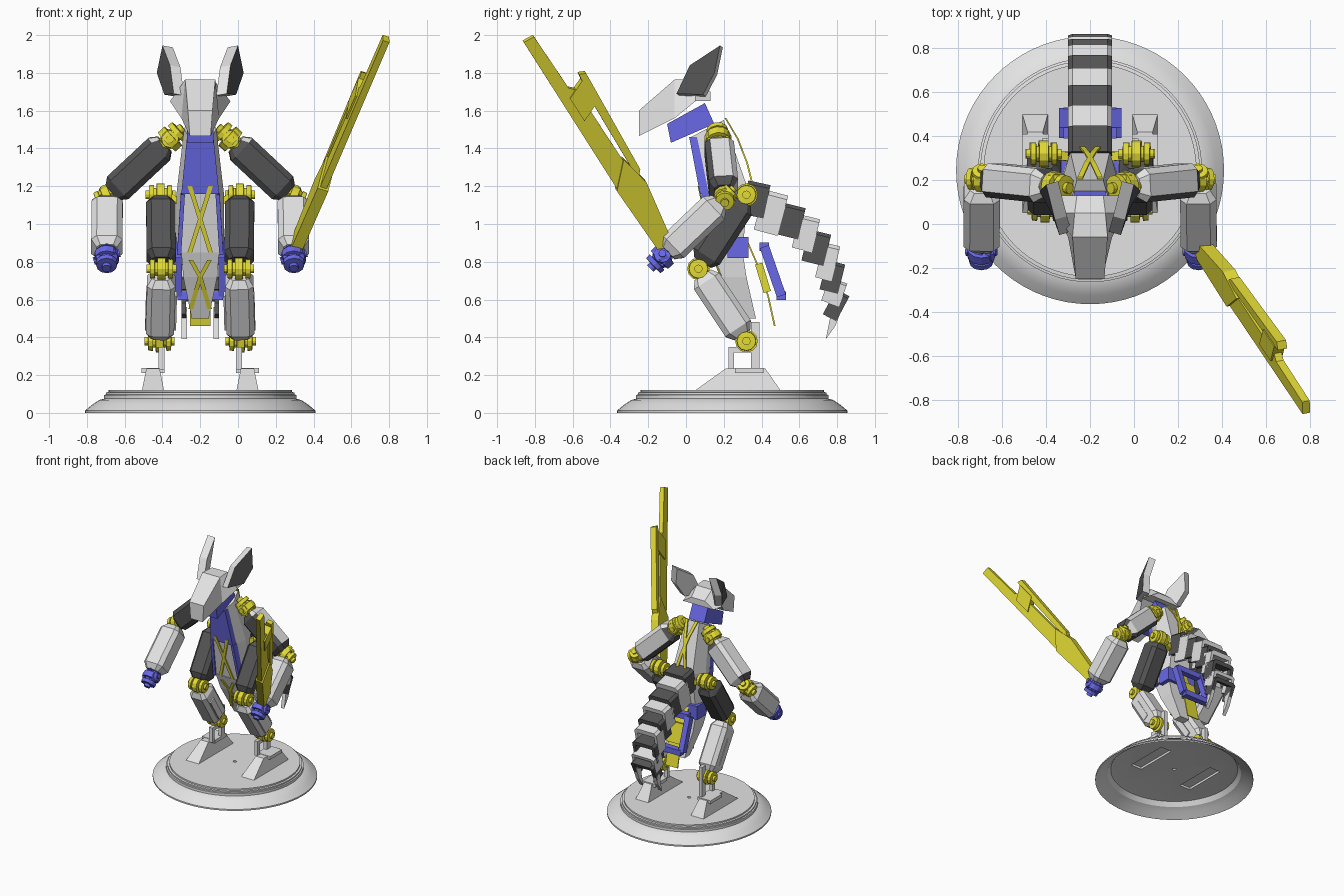
import bpy, bmesh
from math import cos, sin, pi, radians
from mathutils import Vector as V

cube = bpy.data.objects.get("Cube")
if cube:
    bpy.data.objects.remove(cube, do_unlink=True)


def material(name, rgb):
    m = bpy.data.materials.new(name)
    m.use_nodes = True
    m.diffuse_color = (*rgb, 1)
    m.node_tree.nodes["Principled BSDF"].inputs["Base Color"].default_value = (*rgb, 1)
    return m


LIGHT = material("light grey", (.77, .77, .77))
DARK = material("dark grey", (.09, .09, .09))
YELLOW = material("yellow", (.77, .71, .035))
BLUE = material("blue", (.14, .14, .8))
C = -.2          # x of the figure's centre plane
X, Y, Z = V((1, 0, 0)), V((0, 1, 0)), V((0, 0, 1))


def loft(name, rings, mat, second=None, rule=None):
    """Skin closed rings of points; faces that meet the rule get the second colour."""
    bm = bmesh.new()
    vs = [[bm.verts.new(p) for p in r] for r in rings]
    for a, b in zip(vs, vs[1:]):
        for i in range(len(a)):
            j = (i + 1) % len(a)
            bm.faces.new((a[i], a[j], b[j], b[i]))
    bm.faces.new(vs[0])
    bm.faces.new(vs[-1])
    bmesh.ops.recalc_face_normals(bm, faces=bm.faces)
    if rule:
        for f in bm.faces:
            f.material_index = int(rule(f))
    me = bpy.data.meshes.new(name)
    bm.to_mesh(me)
    bm.free()
    me.materials.append(mat)
    if second:
        me.materials.append(second)
    ob = bpy.data.objects.new(name, me)
    bpy.context.collection.objects.link(ob)
    return ob


def frame(d, hint):
    d = d.normalized()
    u = (hint - d * hint.dot(d)).normalized()
    return u, d.cross(u), d


def lathe(name, centre, axis, profile, mat, sides):
    u, v, d = frame(axis, X if abs(axis.normalized().x) < .8 else Y)
    return loft(name, [[centre + d * h + (u * cos(2 * pi * i / sides) + v * sin(2 * pi * i / sides)) * r
                        for i in range(sides)] for h, r in profile], mat)


def beam(name, a, b, w, d, mat, hint=X):
    u, v, _ = frame(b - a, hint)
    return loft(name, [[p + u * w / 2 * i + v * d / 2 * j for i, j in ((-1, -1), (1, -1), (1, 1), (-1, 1))]
                       for p in (a, b)], mat)


def limb(name, a, b, w, d, mat, hint=X, **kw):
    """Armoured limb: chamfered box with tapered ends, between two joints."""
    u, v, z = frame(b - a, hint)
    corner = ((-1, -.65), (-.65, -1), (.65, -1), (1, -.65), (1, .65), (.65, 1), (-.65, 1), (-1, .65))
    n = (b - a).length
    return loft(name, [[a + z * h + (u * w * i + v * d * j) * k / 2 for i, j in corner]
                       for h, k in ((.04, .65), (.08, 1), (n - .08, 1), (n - .04, .65))], mat, **kw)


def joint(name, p, axis, k=1, mat=YELLOW):
    half = [(.08, .022), (.062, .022), (.06, .05), (.036, .052), (.034, .035), (.022, .035), (.02, .06)]
    prof = [(-h * k, r * k) for h, r in half] + [(h * k, r * k) for h, r in reversed(half)]
    return lathe(name, p, axis, prof, mat, 12)


def box(name, x, y, z, mat):
    return loft(name, [[(a, b, c) for a, b in ((x[0], y[0]), (x[1], y[0]), (x[1], y[1]), (x[0], y[1]))]
                       for c in z], mat)


def strap(name, pts, w, mat=YELLOW):
    return loft(name, [[V(p) + V((i * w / 2, j, 0)) for i, j in ((-1, 0), (1, 0), (1, .009), (-1, .009))]
                       for p in pts], mat)


def cross_straps(name, path, spread, w=.024):
    n = len(path) - 1
    for s, side in ((-1, "right"), (1, "left")):
        strap(f"{name}_{side}", [(C + s * spread * (1 - 2 * i / n), y, z) for i, (y, z) in enumerate(path)], w)


# Round hollow stand with a centre hole and two slots under the pedestals
centre = V((C, .245, 0))
stand = lathe("stand", centre, Z, [(.1, .465), (.095, .49), (.06, .515), (.04, .555), (.006, .6), (0, .61),
                                   (.012, .61), (.045, .57), (.068, .535), (.075, .51), (.095, .51),
                                   (.097, .5), (.108, .5), (.11, .485), (.122, .485)], LIGHT, 72)
cutters = [lathe("cutter", centre - Z * .1, Z, [(0, .014), (.4, .014)], LIGHT, 16)]
cutters += [box("cutter", (C + s * .245 - .05, C + s * .245 + .05), (.08, .44), (.05, .118), LIGHT) for s in (-1, 1)]
bpy.context.view_layer.objects.active = stand
for c in cutters:
    m = stand.modifiers.new("cut", "BOOLEAN")
    m.operation, m.object, m.solver = "DIFFERENCE", c, "EXACT"
    bpy.ops.object.modifier_apply(modifier=m.name)
    bpy.data.objects.remove(c, do_unlink=True)
stand.select_set(True)
bpy.ops.object.shade_smooth_by_angle(angle=radians(25))
stand.select_set(False)

# Paired parts: pedestals, legs, arms and ears
for s, side in ((-1, "right"), (1, "left")):
    def P(x, y, z):
        return V((C + s * x, y, z))

    def span(a, b):
        return sorted((C + s * a, C + s * b))

    loft(f"pedestal_{side}", [[P(.25 + i * w, y, z) for i, y in ((-1, a), (1, a), (1, b), (-1, b))]
                              for z, w, a, b in ((.12, .058, .05, .5), (.235, .035, .21, .42))], LIGHT)
    box(f"pedestal_pin_{side}", span(.19, .31), (.26, .41), (.212, .238), LIGHT)
    box(f"ankle_post_{side}", span(.19, .22), (.345, .39), (.23, .48), LIGHT)
    box(f"staple_post_{side}", span(.19, .22), (.225, .255), (.23, .35), LIGHT)
    box(f"staple_bar_{side}", span(.19, .22), (.225, .36), (.32, .35), LIGHT)

    hip, knee, ankle = P(.21, .32, 1.155), P(.205, .066, .763), P(.215, .32, .38)
    for n, p in (("hip", hip), ("knee", knee), ("ankle", ankle)):
        joint(f"{n}_joint_{side}", p, X)
    beam(f"hip_axle_{side}", P(.05, .3, 1.1), hip, .04, .04, YELLOW, Y)
    limb(f"thigh_{side}", hip, knee, .155, .165, DARK)
    limb(f"shin_{side}", knee, ankle, .15, .16, LIGHT)
    for k in (-1, 1):
        beam(f"shin_rail_{side}", P(.205 + k * .076, .13, .63), P(.21 + k * .076, .25, .45), .012, .05, LIGHT)

    shoulder, elbow, hand = P(.16, .17, 1.45), P(.492, .205, 1.14), P(.495, -.125, .825)
    joint(f"shoulder_joint_{side}", shoulder, elbow - shoulder, 1.15)
    joint(f"shoulder_hub_{side}", shoulder, Y, .9)
    limb(f"upper_arm_{side}", shoulder, elbow, .155, .165, DARK, Y, second=LIGHT,
         rule=lambda f: f.normal.z > .5 or f.normal.y > .8)
    joint(f"elbow_joint_{side}", elbow, V((s, 0, -.4)), 1)
    joint(f"elbow_hub_{side}", elbow, Y + Z, .9)
    limb(f"forearm_{side}", elbow, hand, .165, .165, LIGHT)
    joint(f"fist_{side}", hand, hand - elbow, 1.1, BLUE)
    joint(f"knuckles_{side}", hand, V((1, 0, .3)), .9, BLUE)

    outer = [P(.14, -.05, 1.69), P(.19, .09, 1.685), P(.23, .15, 1.8), P(.2, .18, 1.945), P(.16, .02, 1.84)]
    loft(f"ear_{side}", [outer, [p + V((-s * .055, .015, -.01)) for p in outer]], LIGHT, DARK,
         lambda f: s * f.normal.x > .4 and f.normal.y < .3)

# Head and neck
loft("head", [[(C - hb, y, zb), (C + hb, y, zb), (C + ht, y, zt), (C - ht, y, zt)]
              for y, hb, zb, ht, zt in ((-.25, .055, 1.465, .065, 1.6), (-.06, .1, 1.56, .08, 1.765),
                                        (.05, .16, 1.65, .07, 1.765), (.13, .14, 1.65, .06, 1.7))], LIGHT)
loft("neck", [[(C + x, y, z) for y, z in ((-.1, 1.53), (.1, 1.64), (.15, 1.53), (-.08, 1.43))]
              for x in (-.07, .07)], BLUE)

# Torso with a blue bib and side trims, and crossed straps
loft("torso", [[(C - a, y0, z0), (C + a, y0, z0), (C + b, (y0 + y1) / 2, (z0 + z1) / 2), (C + a, y1, z1),
                (C - a, y1, z1), (C - b, (y0 + y1) / 2, (z0 + z1) / 2)]
               for a, b, y0, z0, y1, z1 in ((.06, .085, .025, 1.46, .2, 1.55), (.09, .125, .085, 1.15, .33, 1.18),
                                            (.1, .125, .15, .84, .3, .86))], LIGHT)
loft("bib", [[(C - a, y, z), (C + a, y, z), (C + a, y + .06, z), (C - a, y + .06, z)]
             for a, y, z in ((.07, .017, 1.46), (.1, .074, 1.16))], BLUE)
for s in (-1, 1):
    beam("side_trim", V((C + s * .092, .1, 1.16)), V((C + s * .112, .165, .84)), .022, .05, BLUE)
cross_straps("chest_strap", [(.062, 1.2), (.135, .85)], .055)
cross_straps("back_strap", [(.205, 1.56), (.27, 1.45), (.32, 1.32), (.355, 1.18)], .045)

# Pelvis, belt and rear hanging pieces
loft("pelvis", [[(C - a, y0, z), (C + a, y0, z), (C + a, y1, z), (C - a, y1, z)]
                for a, y0, y1, z in ((.1, .14, .3, .85), (.09, .19, .32, .72), (.045, .3, .37, .5))], LIGHT)
cross_straps("pelvis_strap", [(.145, .81), (.18, .72), (.27, .55)], .05)
box("belt", (C - .13, C + .13), (.22, .33), (.82, .93), BLUE)
strap("rear_cloth", [(C, .31, .93), (C, .38, .77), (C, .43, .62), (C, .465, .46)], .11)
beam("rear_cloth_pad", V((C, .385, .79)), V((C, .43, .64)), .13, .04, YELLOW)
corners = [V((C + i * .12, y, z)) for i, y, z in ((-1, .415, .88), (1, .415, .88), (1, .505, .62), (-1, .505, .62))]
for i, p in enumerate(corners):
    beam("rear_frame", p, corners[(i + 1) % 4], .05, .045, BLUE, Y)

# Tail of overlapping channel segments, open below, ending in two prongs
tail = ((.37, 1.13, .18, .12, 12), (.45, 1.06, .22, .13, 15), (.555, 1.015, .17, .12, 14), (.635, .95, .18, .11, 14),
        (.69, .875, .17, .12, 14), (.75, .8, .19, .09, 14), (.775, .72, .16, .1, 14), (.785, .64, .13, .1, 20),
        (.795, .57, .15, .08, 28))
for n, (y, z, h, length, tilt) in enumerate(tail):
    t = radians(tilt)
    along, up = V((0, cos(t), -sin(t))), V((0, sin(t), cos(t)))
    c, w, i = V((C, y, z)), .1, .075
    outline = ((-w, -.5), (-w, .4), (-w + .02, .5), (w - .02, .5), (w, .4), (w, -.5), (i, -.5), (i, .3), (-i, .3), (-i, -.5))
    loft(f"tail_segment_{n + 1}", [[c + X * a + up * h * b + along * length * k for a, b in outline]
                                   for k in (-.5, .5)], LIGHT if n % 2 else DARK)
for s in (-1, 1):
    loft("tail_prong", [[(C + s * x, y, z) for y, z in ((.77, .54), (.83, .56), (.79, .46), (.74, .39))]
                        for x in (.07, .1)], LIGHT)

# Long blade held in the left hand: flat plates in a shared slanted frame
grip = V((.29, -.1, .83))
reach, across = V((.34, -.51, .79)), V((0, .84, .54))
flat = reach.cross(across)
for name, thick, pts in (
        ("blade_main", .036, ((.45, -.03), (1.455, -.024), (1.45, .038), (1.1, .045), (1.07, .075), (.45, .08))),
        ("blade_side", .045, ((.45, .085), (.5, .13), (1.12, .165), (1.137, .13), (1, .11), (.55, .095))),
        ("blade_grip", .06, ((-.04, -.02), (.47, -.037), (.6, .085), (.42, .12), (.04, .062))),
        ("blade_brace", .055, ((.9, .02), (1.05, .02), (1.1, .13), (.95, .13)))):
    loft(name, [[grip + reach * a + across * b + flat * k * thick for a, b in pts] for k in (-.5, .5)], YELLOW)
